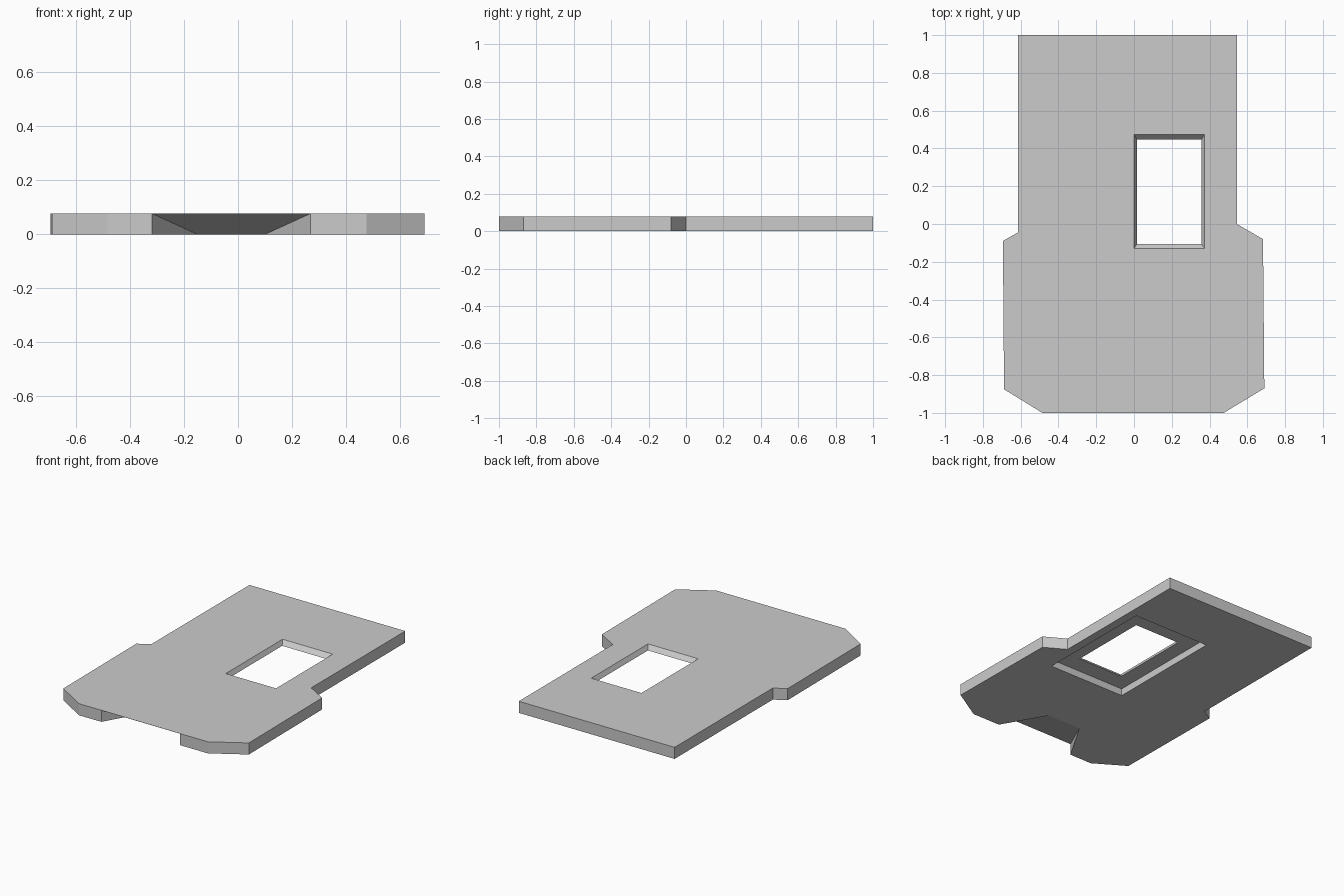
import bpy
import bmesh

if "Cube" in bpy.data.objects:
    bpy.data.objects.remove(bpy.data.objects["Cube"])

TOP = 0.078      # plate thickness
LEDGE = 0.048    # height of the recess ceiling


def loft(name, rings):
    """Closed solid skinned through rings of 3D points, bottom to top."""
    bm = bmesh.new()
    loops = [[bm.verts.new(p) for p in ring] for ring in rings]
    for low, high in zip(loops, loops[1:]):
        n = len(low)
        for i in range(n):
            j = (i + 1) % n
            bm.faces.new((low[i], low[j], high[j], high[i]))
    bm.faces.new(loops[0])
    bm.faces.new(loops[-1])
    bmesh.ops.recalc_face_normals(bm, faces=bm.faces)
    mesh = bpy.data.meshes.new(name)
    bm.to_mesh(mesh)
    bm.free()
    obj = bpy.data.objects.new(name, mesh)
    bpy.context.collection.objects.link(obj)
    return obj


def rect(x0, x1, y0, y1, z):
    return [(x0, y0, z), (x1, y0, z), (x1, y1, z), (x0, y1, z)]


def cut(target, cutter):
    """Subtract the cutter from the target, then drop the cutter."""
    cutter.hide_render = True
    mod = target.modifiers.new("cut", 'BOOLEAN')
    mod.operation = 'DIFFERENCE'
    mod.solver = 'EXACT'
    mod.object = cutter
    bpy.context.view_layer.objects.active = target
    bpy.ops.object.modifier_apply(modifier=mod.name)
    bpy.data.objects.remove(cutter)


# Plate outline: narrow back, wider front with clipped corners
outline = [(-0.615, 1), (-0.615, -0.045), (-0.694, -0.09), (-0.688, -0.875),
           (-0.485, -1), (0.475, -1), (0.69, -0.87), (0.683, -0.08),
           (0.545, 0), (0.545, 1)]
plate = loft("plate", [[(x, y, z) for x, y in outline] for z in (0, TOP)])

# Wide recess in the underside, around the window
cut(plate, loft("recess_cutter", [rect(-0.088, 0.486, -0.225, 0.6, z)
                                  for z in (-0.05, LEDGE)]))

# Window with sloping walls, continued straight past the plate
inner, outer = (0.016, 0.357, -0.105, 0.447), (0.0, 0.374, -0.13, 0.474)
cut(plate, loft("window_cutter", [rect(*inner, 0.02), rect(*inner, LEDGE),
                                  rect(*outer, TOP), rect(*outer, 0.12)]))

# Flared ramp rising to the front edge underneath
back_y, reach, lip = -0.71, 1.1, 0.077
front_y = back_y + (-1 - back_y) * reach
left_x, right_x = 0.1 + 0.168 * reach, -0.15 - 0.168 * reach
ramp = [(-0.15, back_y, 0), (0.1, back_y, 0),
        (left_x, front_y, lip * reach), (right_x, front_y, lip * reach)]
cut(plate, loft("ramp_cutter", [[(x, y, -0.05) for x, y, z in ramp], ramp]))

# Plain grey finish
grey = bpy.data.materials.new("plain_grey")
grey.use_nodes = True
colour = (0.6, 0.6, 0.6, 1)
grey.diffuse_color = colour
grey.node_tree.nodes["Principled BSDF"].inputs["Base Color"].default_value = colour
plate.data.materials.clear()
plate.data.materials.append(grey)
for face in plate.data.polygons:
    face.material_index = 0
    face.use_smooth = False
